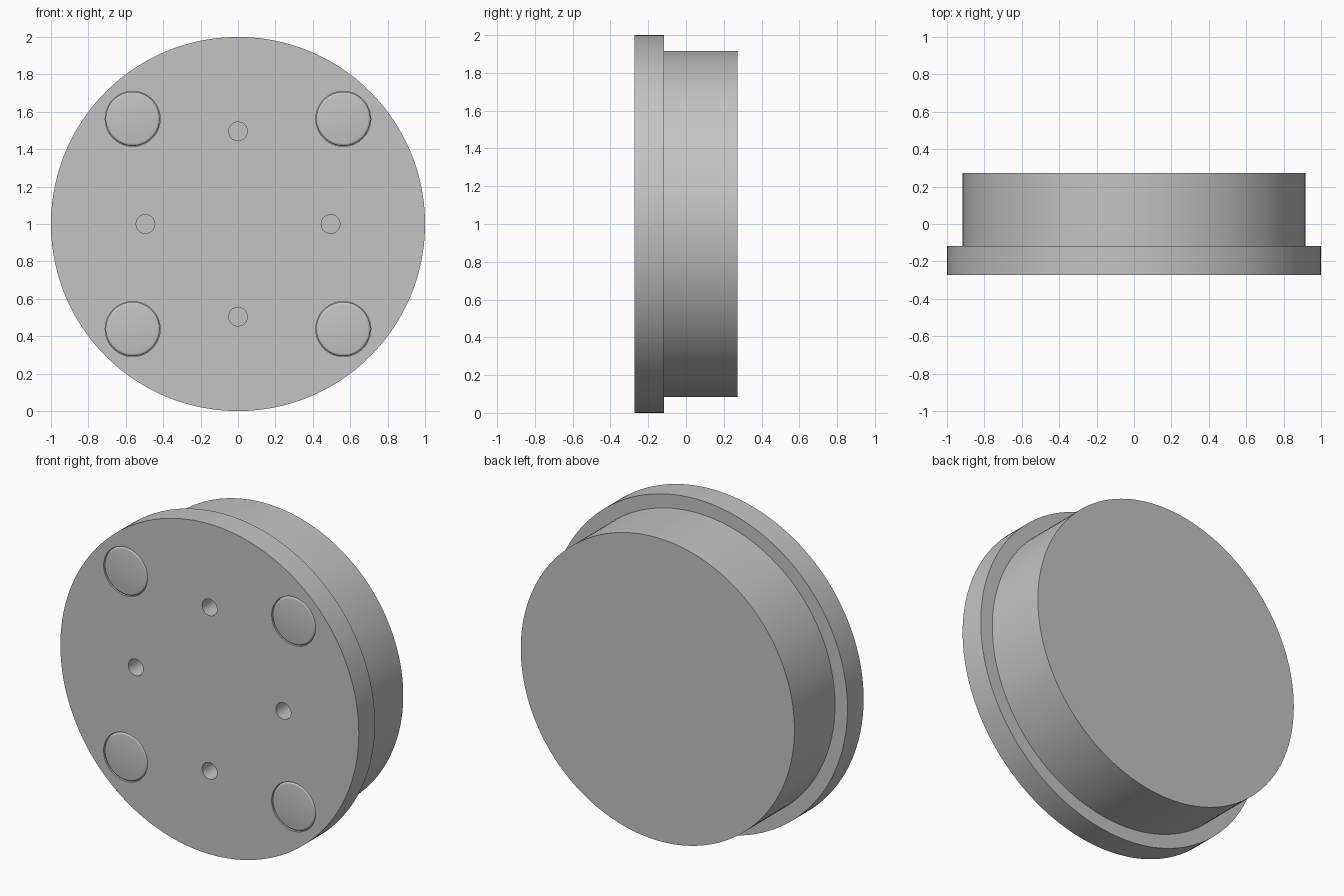
import bpy, bmesh, math
from mathutils import Matrix, Vector

if "Cube" in bpy.data.objects:
    bpy.data.objects.remove(bpy.data.objects["Cube"], do_unlink=True)

grey = bpy.data.materials.new("plain grey")
grey.use_nodes = True
colour = (0.55, 0.55, 0.55, 1)
grey.diffuse_color = colour
grey.node_tree.nodes["Principled BSDF"].inputs["Base Color"].default_value = colour

FRONT, STEP, BACK = -0.272, -0.117, 0.272


def lathe(name, profile, x=0, z=1, segments=64):
    """Closed solid from (radius, y) points turned about an axis along y."""
    bm = bmesh.new()
    rings = []
    for r, y in profile:
        rings.append([bm.verts.new((x + r * math.cos(a), y, z + r * math.sin(a)))
                      for a in (2 * math.pi * i / segments for i in range(segments))])
    for a, b in zip(rings, rings[1:]):
        for i in range(segments):
            j = (i + 1) % segments
            bm.faces.new((a[i], a[j], b[j], b[i]))
    bm.faces.new(rings[0])
    bm.faces.new(rings[-1])
    bmesh.ops.recalc_face_normals(bm, faces=bm.faces)
    mesh = bpy.data.meshes.new(name)
    bm.to_mesh(mesh)
    bm.free()
    mesh.materials.append(grey)
    obj = bpy.data.objects.new(name, mesh)
    bpy.context.collection.objects.link(obj)
    return obj


def activate(obj):
    bpy.ops.object.select_all(action="DESELECT")
    obj.select_set(True)
    bpy.context.view_layer.objects.active = obj


def smooth(obj):
    activate(obj)
    bpy.ops.object.shade_smooth_by_angle(angle=math.radians(30))


# Stepped round body: wide front flange and narrower drum behind
body = lathe("body", [(1, FRONT), (1, STEP), (0.917, STEP), (0.917, BACK)], segments=160)

cutters = []
# Screw holes on the two axes
for x, z in ((0.495, 0), (-0.495, 0), (0, 0.495), (0, -0.495)):
    cutters.append(lathe("screw_hole_cutter", [(0.05, FRONT - 0.05), (0.05, FRONT + 0.2)],
                         x, 1 + z, 48))

# Four round pads with softened rims, set flush in shallow pockets
pads = []
fillet = 0.014
rim = [(0.131 + fillet * math.sin(t), FRONT + fillet * (1 - math.cos(t)))
       for t in (math.pi / 8 * i for i in range(5))]
for sx in (1, -1):
    for sz in (1, -1):
        x, z = sx * 0.563, 1 + sz * 0.562
        cutters.append(lathe("pocket_cutter", [(0.147, FRONT - 0.05), (0.147, FRONT + 0.05)], x, z))
        side = ("left" if sx > 0 else "right") + ("_upper" if sz > 0 else "_lower")
        pads.append(lathe("pad_" + side, rim + [(0.145, FRONT + 0.06)], x, z))

# Cut the holes and pockets
activate(body)
for cutter in cutters:
    mod = body.modifiers.new("cut", "BOOLEAN")
    mod.operation = "DIFFERENCE"
    mod.solver = "EXACT"
    mod.object = cutter
    bpy.ops.object.modifier_apply(modifier=mod.name)
for cutter in cutters:
    bpy.data.objects.remove(cutter, do_unlink=True)

for obj in [body] + pads:
    smooth(obj)
